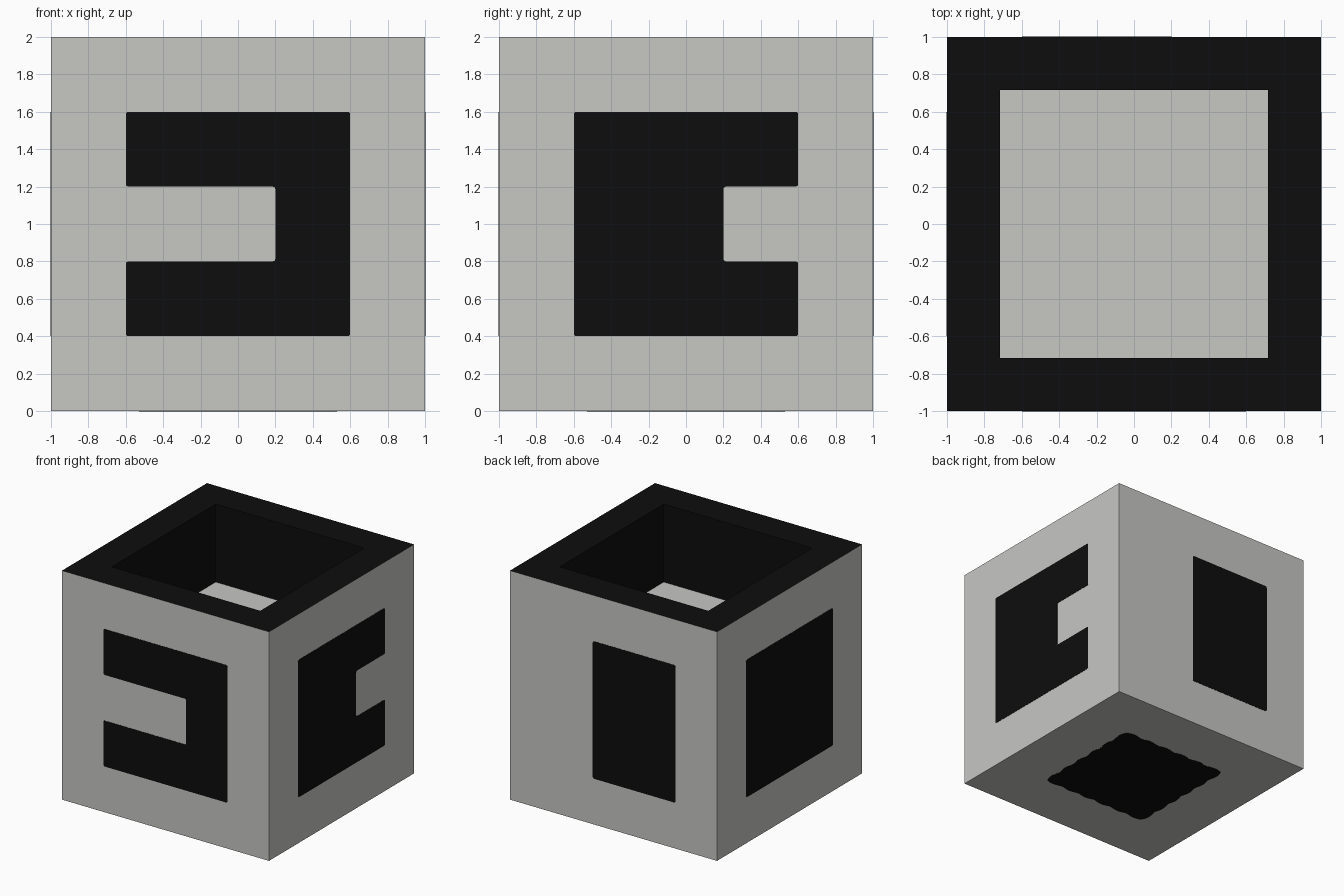
import bpy, bmesh, math
from mathutils import Matrix, Vector

cube = bpy.data.objects.get("Cube")
if cube:
    bpy.data.objects.remove(cube, do_unlink=True)


def material(name, rgb):
    m = bpy.data.materials.new(name)
    m.use_nodes = True
    color = (*rgb, 1)
    m.diffuse_color = color
    m.node_tree.nodes["Principled BSDF"].inputs["Base Color"].default_value = color
    return m


grey = material("light grey", (0.57, 0.58, 0.55))
black = material("black", (0.004, 0.004, 0.004))


def add_object(name, bm, *mats):
    bmesh.ops.recalc_face_normals(bm, faces=bm.faces)
    mesh = bpy.data.meshes.new(name)
    bm.to_mesh(mesh)
    bm.free()
    for m in mats:
        mesh.materials.append(m)
    ob = bpy.data.objects.new(name, mesh)
    bpy.context.collection.objects.link(ob)
    return ob


# Box with a square well sunk into its black top
bm = bmesh.new()
bmesh.ops.create_cube(bm, size=2, matrix=Matrix.Translation((0, 0, 1)))
top = max(bm.faces, key=lambda f: f.calc_center_median().z)
rim = bmesh.ops.inset_region(bm, faces=[top], thickness=0.4)["faces"]
walls = bmesh.ops.inset_region(bm, faces=[top], thickness=0)["faces"]
bmesh.ops.translate(bm, verts=top.verts, vec=(0, 0, -0.68))
for f in rim + walls:
    f.material_index = 1
add_object("box_body", bm, grey, black)


def plate(name, outline, turn, corner=0.0):
    """Thin panel drawn on the front plane, then turned onto its side."""
    bm = bmesh.new()
    face = bm.faces.new([bm.verts.new((u, -1, v)) for u, v in outline])
    if corner:
        bmesh.ops.bevel(bm, geom=bm.verts[:], offset=corner, segments=3,
                        affect='VERTICES', profile=0.5)
    ext = bmesh.ops.extrude_face_region(bm, geom=bm.faces[:])["geom"]
    moved = [g for g in ext if isinstance(g, bmesh.types.BMVert)]
    bmesh.ops.translate(bm, verts=moved, vec=(0, -0.002, 0))
    bm.transform(turn)
    return add_object(name, bm, black)


def side(degrees):
    return Matrix.Rotation(math.radians(degrees), 4, 'Z')


def rectangle(left, right):
    return [(left, 0.4), (right, 0.4), (right, 1.6), (left, 1.6)]


def notched(tip, spine, notch):
    """Square panel with a slot cut in from the tip side."""
    return [(spine, 0.4), (tip, 0.4), (tip, 0.8), (notch, 0.8),
            (notch, 1.2), (tip, 1.2), (tip, 1.6), (spine, 1.6)]


# Painted panels around the four sides
plate("front_panel", notched(-0.6, 0.6, 0.2), side(0), 0.015)
plate("right_panel", notched(0.6, -0.6, 0.2), side(90), 0.015)
plate("back_panel", rectangle(-0.2, 0.6), side(180), 0.015)
plate("left_panel", rectangle(-0.6, 0.6), side(270), 0.015)

# Ragged square patch underneath
outline = []
steps = 32
for quarter in range(4):
    for i in range(steps):
        t = i / steps
        r = 0.51 + 0.02 * abs(math.sin(t * math.pi * 6))
        p = Matrix.Rotation(quarter * math.pi / 2, 2) @ Vector((2 * r * t - r, -r))
        outline.append((p.x, p.y))
down = Matrix.Translation((0, 0, 1)) @ Matrix.Rotation(math.pi / 2, 4, 'X')
plate("bottom_patch", outline, down)
